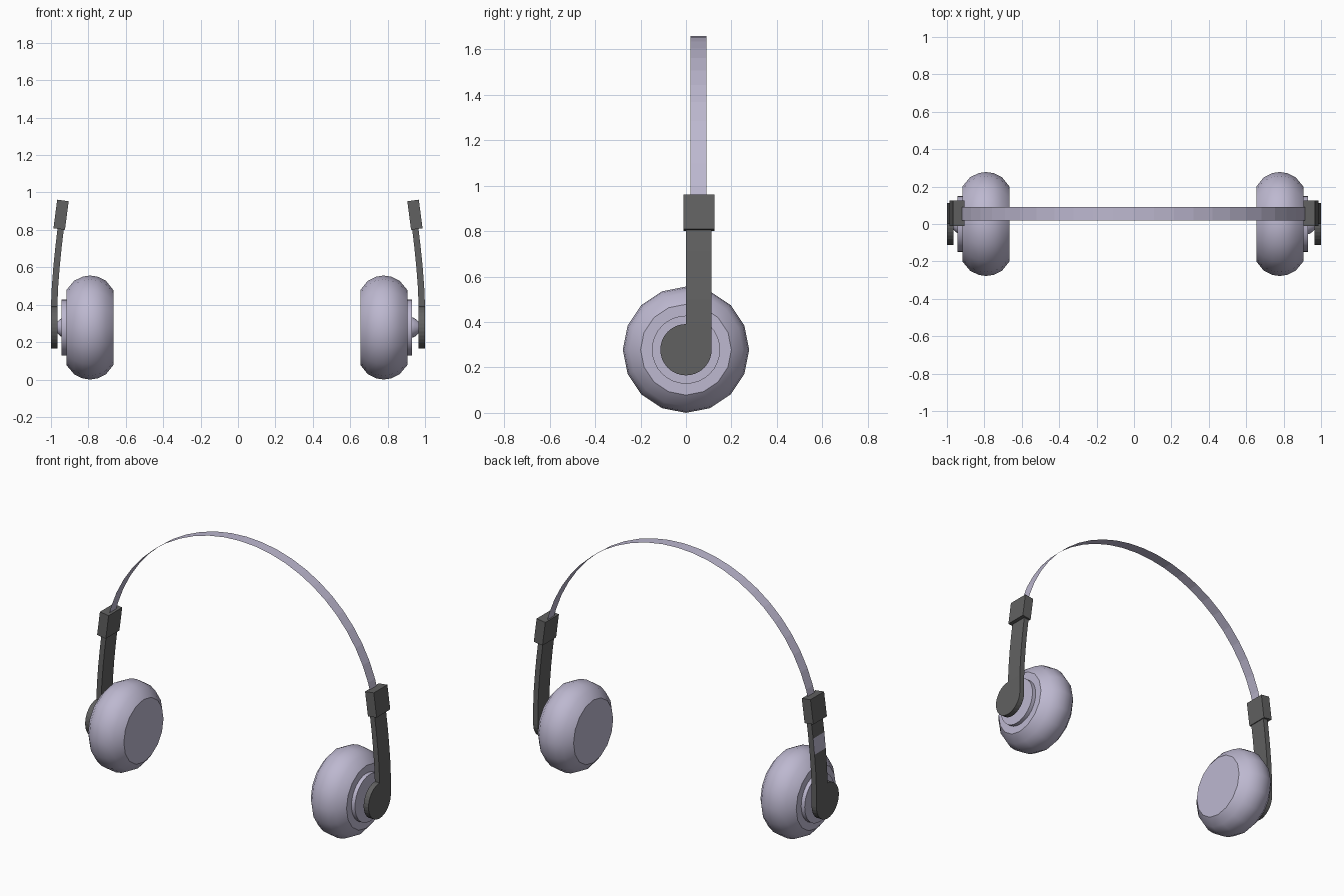
import bpy, bmesh
from math import sin, cos, pi, radians
from mathutils import Matrix, Vector

if "Cube" in bpy.data.objects:
    bpy.data.objects.remove(bpy.data.objects["Cube"])


def material(name, rgb):
    mat = bpy.data.materials.new(name)
    mat.use_nodes = True
    mat.diffuse_color = (*rgb, 1)
    mat.node_tree.nodes["Principled BSDF"].inputs["Base Color"].default_value = (*rgb, 1)
    return mat


LILAC = material("pale lilac", (0.51, 0.48, 0.63))
GREY = material("dark grey", (0.12, 0.12, 0.12))
AXLE_Z = 0.278


def finish(name, bm, mats, smooth_angle=None):
    bmesh.ops.recalc_face_normals(bm, faces=bm.faces)
    if smooth_angle:
        for f in bm.faces:
            f.smooth = True
        for e in bm.edges:
            capped = any(len(f.verts) > 4 for f in e.link_faces)
            e.smooth = not capped and e.calc_face_angle(0) < radians(smooth_angle)
    mesh = bpy.data.meshes.new(name)
    bm.to_mesh(mesh)
    bm.free()
    for m in mats:
        mesh.materials.append(m)
    obj = bpy.data.objects.new(name, mesh)
    bpy.context.collection.objects.link(obj)
    return obj


def bridge(bm, a, b):
    """Join two vertex loops of equal length with quads."""
    n = len(a)
    return [bm.faces.new((a[i], a[(i + 1) % n], b[(i + 1) % n], b[i])) for i in range(n)]


def lathe(name, profile, sides, side, shift, smooth_angle):
    """Turn (x, radius) points about the ear axis and cap both ends."""
    bm = bmesh.new()
    rings = []
    for x, r in profile:
        angles = [2 * pi * i / sides for i in range(sides)]
        rings.append([bm.verts.new((side * x + shift, r * sin(a), AXLE_Z + r * cos(a)))
                      for a in angles])
    for a, b in zip(rings, rings[1:]):
        bridge(bm, a, b)
    bm.faces.new(rings[0])
    bm.faces.new(rings[-1])
    return finish(name, bm, [LILAC], smooth_angle)


def arm(name, side):
    """Round paddle over the ear that runs up into a gently bent strip."""
    bm = bmesh.new()
    r, thick = 0.113, 0.034
    neck_z = AXLE_Z + r
    angles = [pi / 2 + 1.5 * pi * i / 24 for i in range(25)]
    outline = [(r * cos(a), AXLE_Z + r * sin(a)) for a in angles] + [(r, neck_z)]
    outer = [bm.verts.new((side, y, z)) for y, z in outline]
    inner = [bm.verts.new((side * (1 - thick), y, z)) for y, z in outline]
    bm.faces.new(outer)
    bm.faces.new(inner)
    walls = bridge(bm, outer, inner)
    bm.faces.remove(walls[-1])
    # strip segments, leaning inwards towards the slider
    last = [outer[0], outer[-1], inner[-1], inner[0]]
    for i, z in enumerate((0.5, 0.61, 0.71, 0.83)):
        t = (z - neck_z) / (0.83 - neck_z)
        x = 1 - 0.038 * t ** 1.5
        row = [bm.verts.new((side * px, py, z)) for px, py in
               ((x, 0), (x, r), (x - thick, r), (x - thick, 0))]
        faces = bridge(bm, last, row)
        # pale window on the outside of one arm
        if side < 0 and i == 2:
            faces[0].material_index = 1
        last = row
    bm.faces.new(last)
    return finish(name, bm, [GREY, LILAC])


def slider(name, side):
    bm = bmesh.new()
    place = (Matrix.Translation((side * 0.946, 0.057, 0.881))
             @ Matrix.Rotation(side * radians(-7.5), 4, 'Y')
             @ Matrix.Diagonal((0.062, 0.137, 0.154, 1)))
    bmesh.ops.create_cube(bm, size=1, matrix=place)
    return finish(name, bm, [GREY])


# ear pieces, arms and sliders on both sides
pad_profile = [(0.66, 0.2), (0.7, 0.25), (0.745, 0.272), (0.785, 0.278),
               (0.825, 0.272), (0.87, 0.25), (0.912, 0.2)]
for side, label in ((1, "left"), (-1, "right")):
    shift = -0.006
    lathe(label + "_ear_pad", pad_profile, 16, side, shift, 50)
    lathe(label + "_ear_plate", [(0.9, 0.15), (0.937, 0.15)], 32, side, shift, 40)
    lathe(label + "_pivot", [(0.93, 0.055), (0.944, 0.05), (0.972, 0.025)], 20, side, 0, 40)
    arm(label + "_arm", side)
    slider(label + "_slider", side)

# thin headband strip
bm = bmesh.new()
radius, centre_z, start, steps = 0.952, 0.708, radians(11), 24
rows = []
for i in range(steps + 1):
    a = start + (pi - 2 * start) * i / steps
    x, z = radius * cos(a) - 0.003, centre_z + radius * sin(a)
    rows.append([bm.verts.new((x, y, z)) for y in (0.02, 0.09)])
for a, b in zip(rows, rows[1:]):
    bm.faces.new((a[0], a[1], b[1], b[0]))
band = finish("headband", bm, [LILAC])
if band.data.polygons[steps // 2].normal.z < 0:
    band.data.flip_normals()
